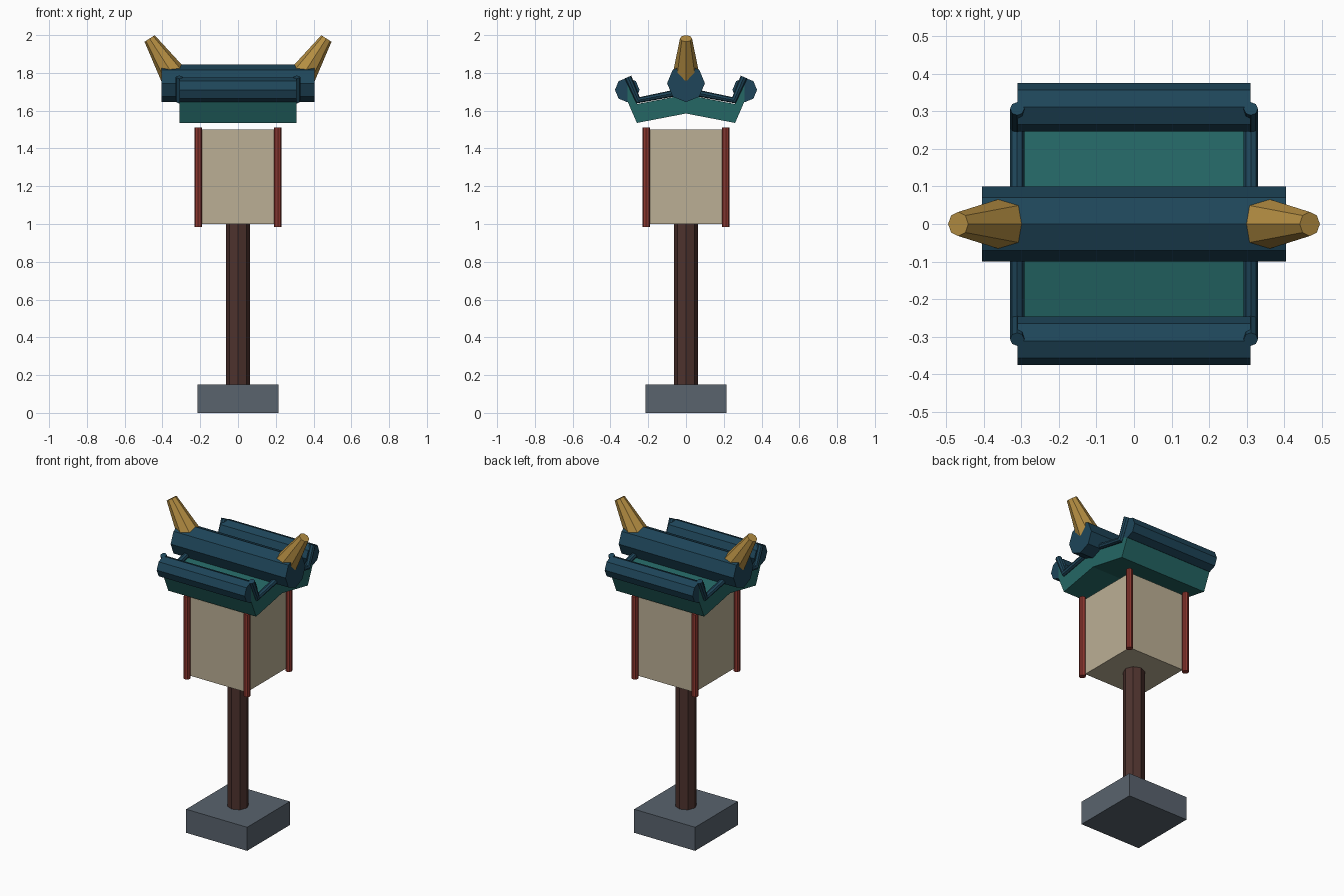
import bpy, bmesh
from mathutils import Vector

if "Cube" in bpy.data.objects:
    bpy.data.objects.remove(bpy.data.objects["Cube"])


def material(name, rgb):
    m = bpy.data.materials.new(name)
    m.diffuse_color = (*rgb, 1)
    m.use_nodes = True
    m.node_tree.nodes["Principled BSDF"].inputs["Base Color"].default_value = m.diffuse_color
    return m


STONE = material("stone", (0.10, 0.125, 0.155))
WOOD = material("dark_wood", (0.075, 0.032, 0.027))
PAPER = material("paper", (0.50, 0.43, 0.30))
RED = material("red_lacquer", (0.28, 0.04, 0.03))
TEAL = material("teal_roof", (0.018, 0.135, 0.13))
BLUE = material("blue_tile", (0.013, 0.06, 0.10))
GOLD = material("gold", (0.46, 0.27, 0.055))


def finish(obj, name, mat):
    obj.name = name
    obj.data.materials.append(mat)
    return obj


def box(name, half, z0, z1, mat):
    bpy.ops.mesh.primitive_cube_add(size=1, location=(0, 0, (z0 + z1) / 2))
    obj = bpy.context.object
    obj.scale = (half * 2, half * 2, z1 - z0)
    return finish(obj, name, mat)


def rod(name, a, b, r1, r2, mat):
    """Eight-sided straight or tapered rod between two points."""
    a, b = Vector(a), Vector(b)
    bpy.ops.mesh.primitive_cone_add(vertices=8, radius1=r1, radius2=r2,
                                    depth=(b - a).length, location=(a + b) / 2)
    obj = bpy.context.object
    obj.rotation_euler = (b - a).to_track_quat('Z', 'Y').to_euler()
    return finish(obj, name, mat)


# Base, post and lantern box
box("stone_base", 0.215, 0, 0.15, STONE)
rod("post", (0, 0, 0.15), (0, 0, 1.0), 0.063, 0.063, WOOD)
box("lantern_box", 0.2, 1.0, 1.5, PAPER)

# Corner posts of the lantern
for sx in (-1, 1):
    for sy in (-1, 1):
        x, y = 0.211 * sx, 0.211 * sy
        rod("corner_post", (x, y, 0.985), (x, y, 1.51), 0.02, 0.02, RED)

# Roof slab: upturned profile extruded along x
top = [(-0.31, 1.75), (-0.26, 1.635), (0, 1.685), (0.26, 1.635), (0.31, 1.75)]
outline = top + [(y, z - 0.10) for y, z in reversed(top)]
bm = bmesh.new()
face = bm.faces.new([bm.verts.new((-0.31, y, z)) for y, z in outline])
ext = bmesh.ops.extrude_face_region(bm, geom=[face])
bmesh.ops.translate(bm, vec=(0.62, 0, 0),
                    verts=[v for v in ext["geom"] if isinstance(v, bmesh.types.BMVert)])
bmesh.ops.recalc_face_normals(bm, faces=bm.faces)
mesh = bpy.data.meshes.new("roof_slab")
bm.to_mesh(mesh)
bm.free()
roof = bpy.data.objects.new("roof_slab", mesh)
bpy.context.collection.objects.link(roof)
finish(roof, "roof_slab", TEAL)

# Ridge beam and eave rolls
rod("ridge_beam", (-0.405, 0, 1.745), (0.405, 0, 1.745), 0.1, 0.1, BLUE)
for sy in (-1, 1):
    rod("eave_roll", (-0.31, 0.311 * sy, 1.71), (0.31, 0.311 * sy, 1.71), 0.065, 0.065, BLUE)

# Gable trims following the roof line
trim = [(-0.307, 1.778), (-0.254, 1.655), (0, 1.705), (0.254, 1.655), (0.307, 1.778)]
for sx in (-1, 1):
    curve = bpy.data.curves.new("gable_trim", 'CURVE')
    curve.dimensions = '3D'
    curve.bevel_depth = 0.019
    curve.bevel_resolution = 2
    curve.use_fill_caps = True
    spline = curve.splines.new('POLY')
    spline.points.add(len(trim) - 1)
    spline.use_smooth = False
    for p, (y, z) in zip(spline.points, trim):
        p.co = (0.311 * sx, y, z, 1)
    obj = bpy.data.objects.new("gable_trim", curve)
    bpy.context.collection.objects.link(obj)
    finish(obj, "gable_trim", BLUE)
    bpy.ops.object.select_all(action='DESELECT')
    obj.select_set(True)
    bpy.context.view_layer.objects.active = obj
    bpy.ops.object.convert(target='MESH')

# Tapered horns on the ridge ends
for sx in (-1, 1):
    rod("ridge_horn", (0.348 * sx, 0, 1.796), (0.468 * sx, 0, 1.982), 0.07, 0.032, GOLD)
